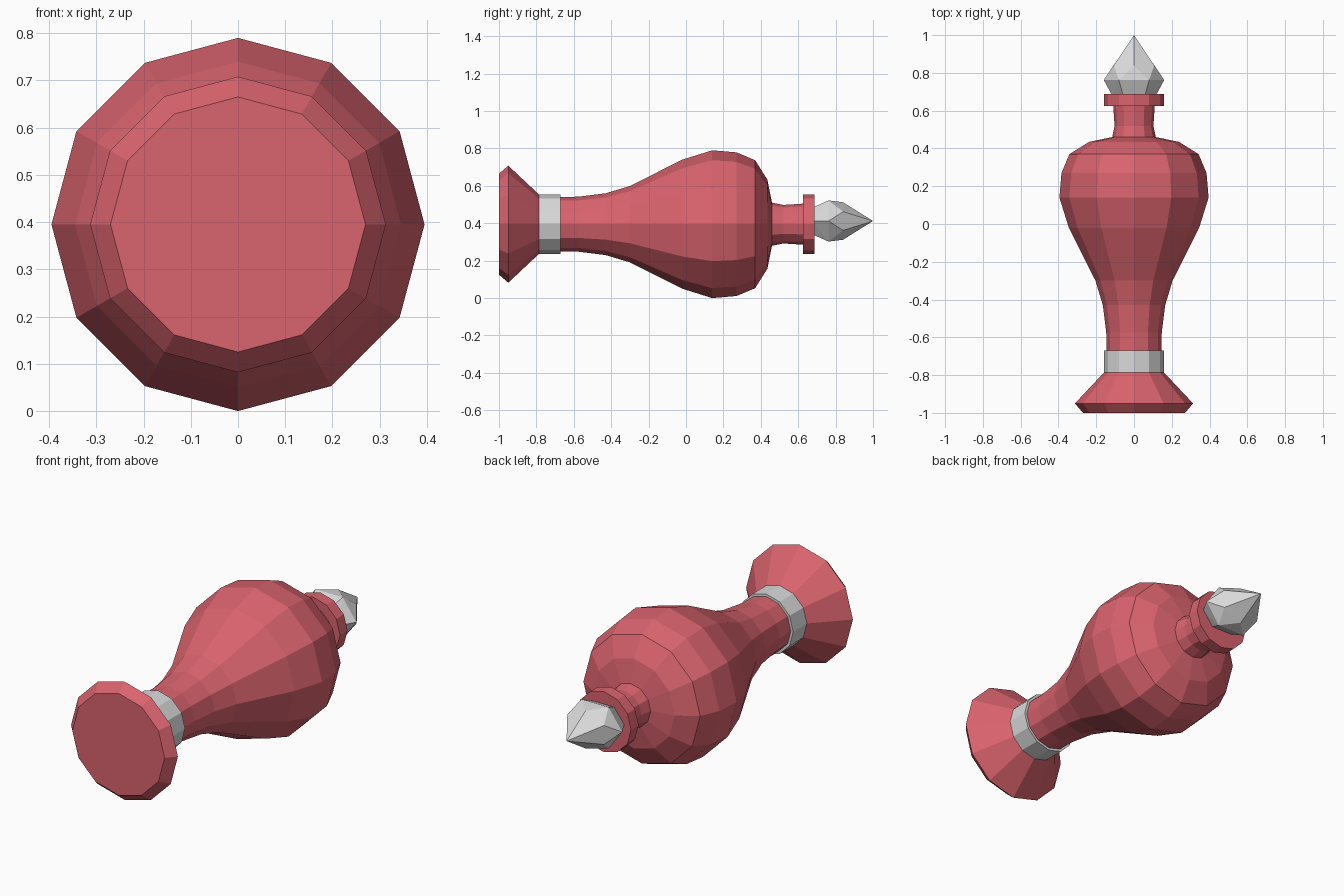
import bpy, bmesh
from math import cos, sin, pi

SIDES = 12
AXIS_Z = 0.395      # height of the bottle's axis as it lies on its side

cube = bpy.data.objects.get("Cube")
if cube:
    bpy.data.objects.remove(cube, do_unlink=True)


def make_material(name, rgb):
    mat = bpy.data.materials.new(name)
    mat.use_nodes = True
    mat.diffuse_color = (*rgb, 1)
    bsdf = mat.node_tree.nodes["Principled BSDF"]
    bsdf.inputs["Base Color"].default_value = (*rgb, 1)
    bsdf.inputs["Roughness"].default_value = 0.6
    return mat


red = make_material("rose red", (0.70, 0.125, 0.155))
silver = make_material("pale grey", (0.70, 0.70, 0.70))


def finish(bm, name, mat):
    bmesh.ops.recalc_face_normals(bm, faces=bm.faces)
    mesh = bpy.data.meshes.new(name)
    bm.to_mesh(mesh)
    bm.free()
    mesh.materials.append(mat)
    obj = bpy.data.objects.new(name, mesh)
    bpy.context.collection.objects.link(obj)
    return obj


def ring(bm, y, rx, rz, count, turn=0.0, z=AXIS_Z):
    angles = [2 * pi * (i + turn) / count for i in range(count)]
    return [bm.verts.new((rx * cos(a), y, z + rz * sin(a))) for a in angles]


def lathe(name, profile, mat):
    """Faceted solid around the y axis from (y, radius) pairs."""
    bm = bmesh.new()
    rings = [ring(bm, y, r, r, SIDES) for y, r in profile]
    for a, b in zip(rings, rings[1:]):
        for i in range(SIDES):
            j = (i + 1) % SIDES
            bm.faces.new((a[i], a[j], b[j], b[i]))
    bm.faces.new(rings[0])
    bm.faces.new(rings[-1])
    return finish(bm, name, mat)


# Flared foot
lathe("foot", [(-1, 0.27), (-0.95, 0.313), (-0.78, 0.153)], red)

# Silver collar above the foot
lathe("collar", [(-0.785, 0.159), (-0.67, 0.159)], silver)

# Vase-shaped body
lathe("body", [(-0.70, 0.145), (-0.575, 0.147), (-0.43, 0.165), (-0.30, 0.204),
               (-0.02, 0.345), (0.14, 0.395), (0.27, 0.384), (0.37, 0.342),
               (0.435, 0.238), (0.46, 0.115)], red)

# Neck and rim
lathe("neck", [(0.455, 0.116), (0.52, 0.103), (0.63, 0.110)], red)
lathe("rim", [(0.625, 0.16), (0.688, 0.16)], red)

# Cut crystal stopper: staggered rings wrapped by a hull
bm = bmesh.new()
gem_z = 0.412
ring(bm, 0.68, 0.115, 0.085, 6, 0, gem_z)
ring(bm, 0.762, 0.16, 0.127, 6, 0, gem_z)
ring(bm, 0.84, 0.124, 0.10, 6, 0.5, gem_z)
bm.verts.new((0, 1, gem_z))
bmesh.ops.convex_hull(bm, input=bm.verts)
finish(bm, "crystal_stopper", silver)
